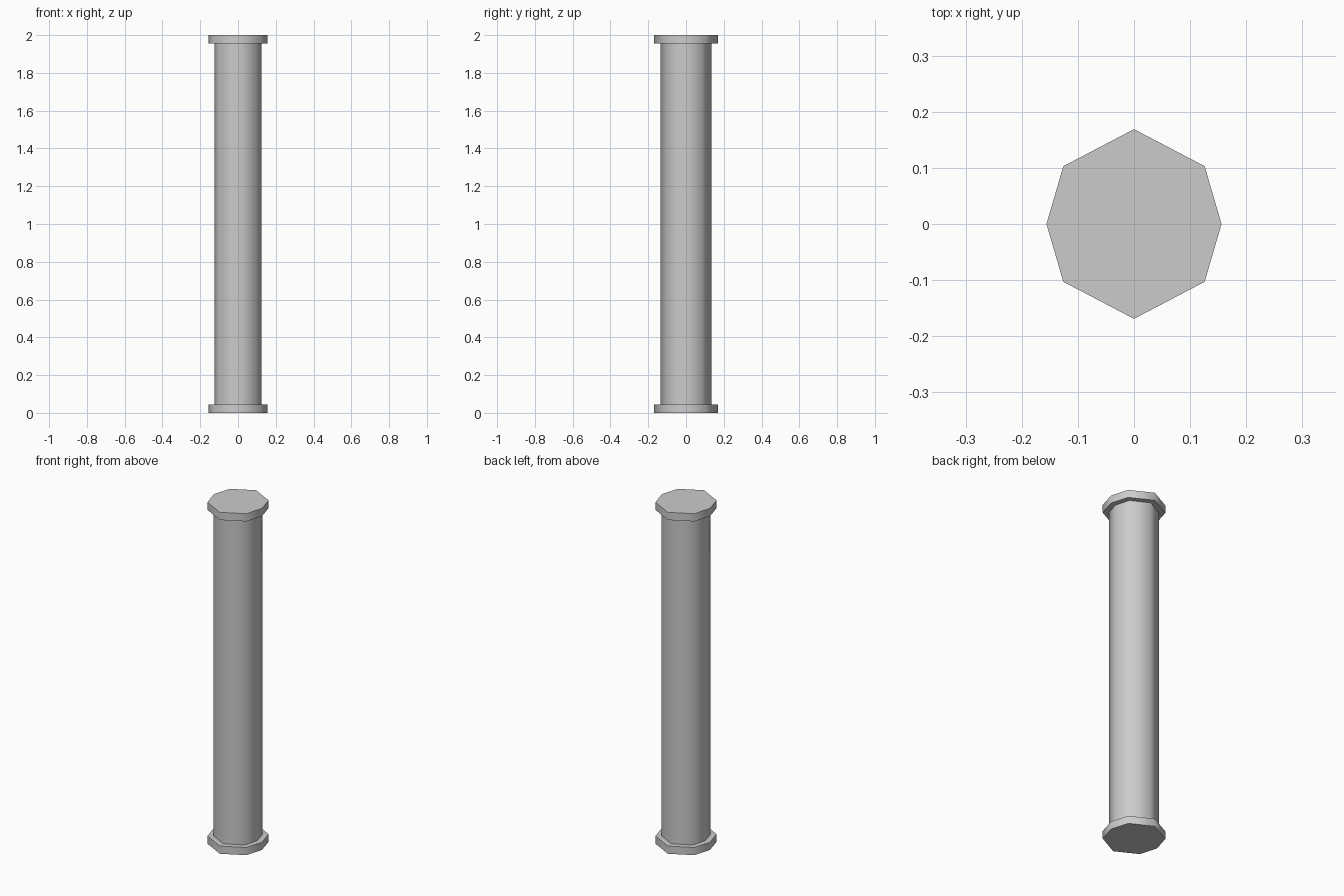
import bpy
import bmesh
from math import radians

cube = bpy.data.objects.get("Cube")
if cube:
    bpy.data.objects.remove(cube, do_unlink=True)

# Single stone colour
stone = bpy.data.materials.new("light_grey")
stone.use_nodes = True
grey = (0.6, 0.6, 0.6, 1)
stone.diffuse_color = grey
stone.node_tree.nodes["Principled BSDF"].inputs["Base Color"].default_value = grey

# Slightly stretched octagon shared by every part
SIDE, CORNER_X, CORNER_Y, TIP = 0.156, 0.126, 0.103, 0.169
OUTLINE = [(SIDE, 0), (CORNER_X, CORNER_Y), (0, TIP), (-CORNER_X, CORNER_Y),
           (-SIDE, 0), (-CORNER_X, -CORNER_Y), (0, -TIP), (CORNER_X, -CORNER_Y)]


def prism(name, bottom, top, scale=1.0):
    """Extrude the outline between two heights."""
    bm = bmesh.new()
    base = bm.faces.new([bm.verts.new((x * scale, y * scale, bottom)) for x, y in OUTLINE])
    result = bmesh.ops.extrude_face_region(bm, geom=[base], use_keep_orig=True)
    for v in result["geom"]:
        if isinstance(v, bmesh.types.BMVert):
            v.co.z = top
    bmesh.ops.recalc_face_normals(bm, faces=bm.faces)
    mesh = bpy.data.meshes.new(name)
    bm.to_mesh(mesh)
    bm.free()
    mesh.materials.append(stone)
    obj = bpy.data.objects.new(name, mesh)
    bpy.context.collection.objects.link(obj)
    # Rounded shading around the sides, sharp rims
    bpy.ops.object.select_all(action="DESELECT")
    obj.select_set(True)
    bpy.context.view_layer.objects.active = obj
    bpy.ops.object.shade_smooth_by_angle(angle=radians(65))
    return obj


CAP = 0.045
prism("base_plate", 0, CAP)
prism("column_shaft", CAP, 2 - CAP, 0.8)
prism("top_plate", 2 - CAP, 2)
